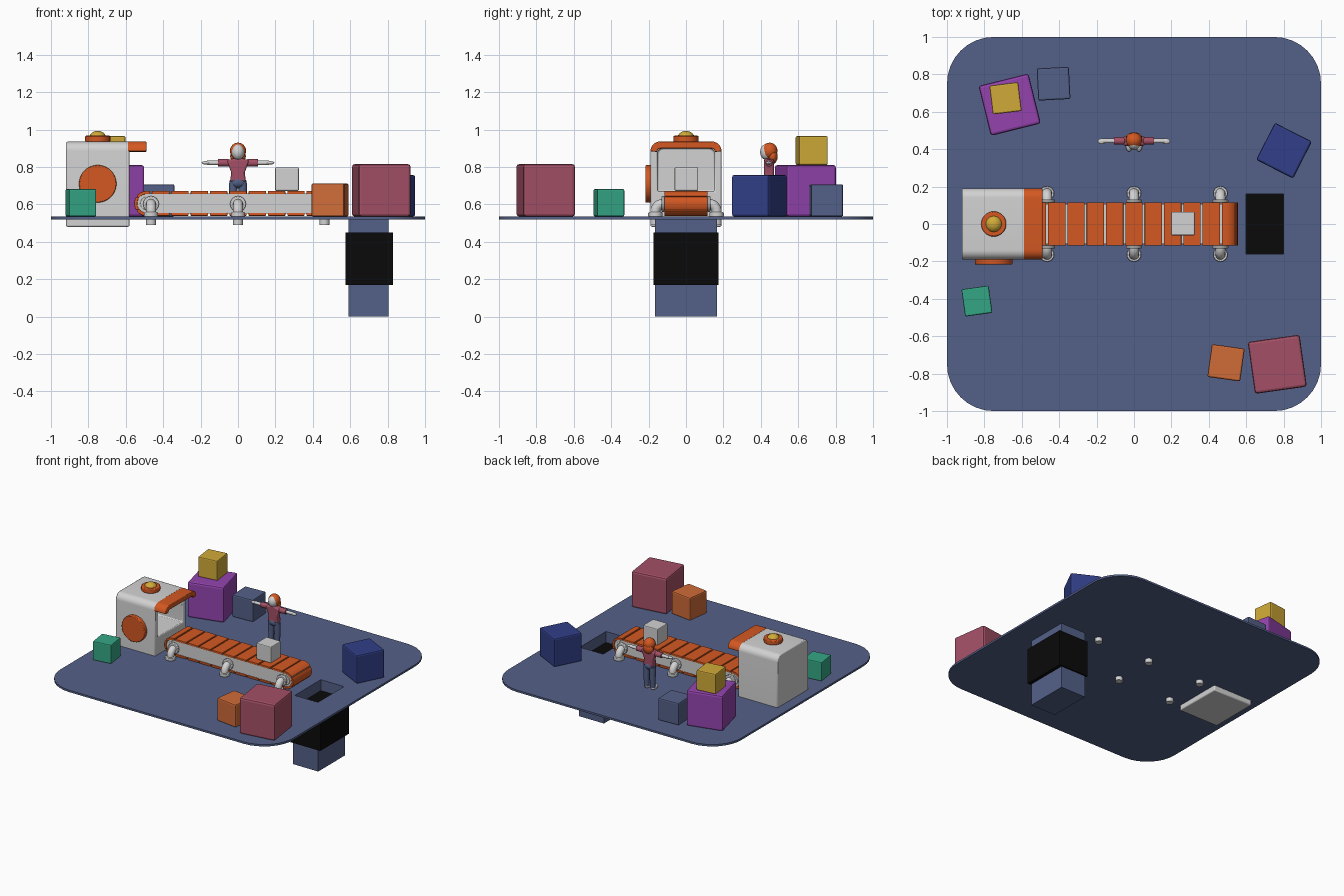
import bpy, bmesh, math
from math import sin, cos, pi, radians

if "Cube" in bpy.data.objects:
    bpy.data.objects.remove(bpy.data.objects["Cube"])


def material(name, hexcode):
    rgb = [int(hexcode[i:i + 2], 16) / 255 for i in (0, 2, 4)]
    col = [c / 12.92 if c < 0.04 else ((c + 0.055) / 1.055) ** 2.4 for c in rgb] + [1]
    m = bpy.data.materials.new(name)
    m.use_nodes = True
    m.diffuse_color = col
    m.node_tree.nodes["Principled BSDF"].inputs["Base Color"].default_value = col
    return m


SLATE = material("slate blue", "546188")
BLACK = material("black", "0A0A0A")
WHITE = material("light grey", "D2D2D2")
ORANGE = material("burnt orange", "D45822")
PURPLE = material("purple", "9444AE")
YELLOW = material("mustard", "D0AA38")
BLUE = material("navy blue", "313F88")
TEAL = material("teal", "34A685")
CRIMSON = material("dusty red", "A45066")
TAN = material("soft orange", "D06C38")


def finish(ob, name, mat, bevel=0, smooth=False):
    ob.name = name
    ob.data.materials.clear()
    ob.data.materials.append(mat)
    if bevel:
        b = ob.modifiers.new("Bevel", "BEVEL")
        b.width, b.segments = bevel, 2
        b.limit_method, b.angle_limit = "ANGLE", radians(40)
    if smooth:
        bpy.ops.object.select_all(action="DESELECT")
        ob.select_set(True)
        bpy.context.view_layer.objects.active = ob
        bpy.ops.object.shade_smooth_by_angle(angle=radians(35))
    return ob


def box(name, mat, lo, hi, bevel=0, turn=0):
    bpy.ops.mesh.primitive_cube_add(size=1, location=[(a + b) / 2 for a, b in zip(lo, hi)])
    ob = bpy.context.object
    for v in ob.data.vertices:
        v.co = [c * (b - a) for c, a, b in zip(v.co, lo, hi)]
    ob.rotation_euler.z = radians(turn)
    return finish(ob, name, mat, bevel)


def prism(name, mat, pts, lo, hi, axis, bevel=0, smooth=True):
    """Extrude a flat outline along an axis."""
    place = {"x": lambda p, t: (t, p[0], p[1]), "y": lambda p, t: (p[0], t, p[1]),
             "z": lambda p, t: (p[0], p[1], t)}[axis]
    bm = bmesh.new()
    a = [bm.verts.new(place(p, lo)) for p in pts]
    b = [bm.verts.new(place(p, hi)) for p in pts]
    bm.faces.new(a)
    bm.faces.new(b)
    for i in range(len(pts)):
        j = (i + 1) % len(pts)
        bm.faces.new((a[i], a[j], b[j], b[i]))
    bmesh.ops.recalc_face_normals(bm, faces=bm.faces)
    me = bpy.data.meshes.new(name)
    bm.to_mesh(me)
    bm.free()
    ob = bpy.data.objects.new(name, me)
    bpy.context.collection.objects.link(ob)
    return finish(ob, name, mat, bevel, smooth)


def cylinder(name, mat, r, depth, loc, axis="z", bevel=0, sides=32, r2=None):
    bpy.ops.mesh.primitive_cone_add(vertices=sides, radius1=r, radius2=r if r2 is None else r2,
                                    depth=depth, location=loc)
    ob = bpy.context.object
    ob.rotation_euler = {"x": (0, pi / 2, 0), "y": (pi / 2, 0, 0), "z": (0, 0, 0)}[axis]
    return finish(ob, name, mat, bevel, True)


def ball(name, mat, size, loc):
    bpy.ops.mesh.primitive_uv_sphere_add(segments=20, ring_count=12, radius=1, location=loc)
    ob = bpy.context.object
    ob.scale = size
    return finish(ob, name, mat, 0, True)


def arc(cx, cy, r, a0, a1, n=8):
    return [(cx + r * cos(radians(a0 + (a1 - a0) * i / n)),
             cy + r * sin(radians(a0 + (a1 - a0) * i / n))) for i in range(n + 1)]


def round_top(w, z, r):
    return arc(w - r, z - r, r, 0, 90) + arc(r - w, z - r, r, 90, 180)


def cut(ob, cutter):
    m = ob.modifiers.new("Cut", "BOOLEAN")
    m.operation, m.object, m.solver = "DIFFERENCE", cutter, "EXACT"
    bpy.context.view_layer.objects.active = ob
    bpy.ops.object.modifier_apply(modifier="Cut")
    bpy.data.objects.remove(cutter)


# Floor plate with the drop hole
floor = prism("floor_plate", SLATE, [p for k in range(4) for p in arc(
    0.75 * (1, -1, -1, 1)[k], 0.75 * (1, 1, -1, -1)[k], 0.25, 90 * k, 90 * k + 90)],
    0.52, 0.535, "z")
cut(floor, box("hole_cutter", SLATE, (0.6, -0.16, 0.4), (0.8, 0.16, 0.7)))

# Drop shaft: hollow neck, black band, closed lower end
neck = box("shaft_neck", SLATE, (0.59, -0.165, 0.44), (0.805, 0.165, 0.525))
cut(neck, box("neck_cutter", SLATE, (0.6, -0.16, 0.4), (0.8, 0.16, 0.7)))
box("shaft_band", BLACK, (0.575, -0.175, 0.17), (0.83, 0.175, 0.45))
box("shaft_end", SLATE, (0.59, -0.165, 0), (0.805, 0.165, 0.175))

# Dispenser machine with an open mouth
body = prism("machine_body", WHITE, round_top(0.19, 0.935, 0.05) + [(-0.19, 0.48), (0.19, 0.48)],
             -0.92, -0.58, "x", 0, False)
cut(body, prism("mouth_cutter", WHITE, round_top(0.152, 0.9, 0.03) + [(-0.152, 0.67), (0.152, 0.67)],
                -0.88, -0.5, "x", 0, False))
finish(body, "machine_body", WHITE, 0.008, True)
prism("machine_awning", ORANGE, round_top(0.19, 0.936, 0.052) + round_top(0.155, 0.9, 0.02)[::-1],
      -0.59, -0.49, "x", 0.004)
cylinder("side_disc", ORANGE, 0.1, 0.035, (-0.75, -0.2, 0.71), "y", 0.005, 40)
cylinder("lamp_base", ORANGE, 0.067, 0.035, (-0.75, 0, 0.95), "z", 0.006)
ball("lamp", YELLOW, (0.046, 0.046, 0.04), (-0.75, 0, 0.953))

# Conveyor core and slatted belt
MID, END = 0.605, 0.488
prism("conveyor_core", WHITE, arc(END, MID, 0.053, -90, 90, 12) + arc(-END, MID, 0.053, 90, 270, 12),
      -0.108, 0.108, "y")
pitch = 0.93 / 9
for i in range(9):
    x = -0.465 + pitch * i
    for side, z in (("top", 0.655), ("bottom", 0.539)):
        box(f"belt_slat_{side}_{i}", ORANGE, (x + 0.005, -0.115, z), (x + pitch - 0.005, 0.115, z + 0.016), 0.003)
for s in (1, -1):
    for a0, a1 in ((90, 36), (33, -33), (-36, -90)):
        ring = arc(END, MID, 0.067, a0, a1) + arc(END, MID, 0.05, a1, a0)
        if a0 == 90:
            ring = [(0.47, MID + 0.067)] + ring + [(0.47, MID + 0.05)]
        if a1 == -90:
            ring[9:9] = [(0.47, MID - 0.067), (0.47, MID - 0.05)]
        prism("belt_end", ORANGE, [(s * x, z) for x, z in ring], -0.115, 0.115, "y", 0.002)
    for y in (-0.108, 0.108):
        cylinder("axle_cap", WHITE, 0.035, 0.012, (s * END, y, MID), "y", 0.002)

# Pipe legs
for x in (-0.465, 0, 0.462):
    for s in (1, -1):
        path = [(0.1, 0.602)] + arc(0.122, 0.56, 0.042, 90, 0) + [(0.164, 0.49)]
        cu = bpy.data.curves.new("pipe", "CURVE")
        cu.dimensions, cu.bevel_depth, cu.bevel_resolution, cu.use_fill_caps = "3D", 0.027, 4, True
        sp = cu.splines.new("POLY")
        sp.points.add(len(path) - 1)
        for p, (y, z) in zip(sp.points, path):
            p.co = (x, s * y, z, 1)
        ob = bpy.data.objects.new("pipe_leg", cu)
        bpy.context.collection.objects.link(ob)
        bpy.ops.object.select_all(action="DESELECT")
        ob.select_set(True)
        bpy.context.view_layer.objects.active = ob
        bpy.ops.object.convert(target="MESH")
        finish(bpy.context.object, "pipe_leg", WHITE, 0, True)
        cylinder("pipe_collar", WHITE, 0.042, 0.018, (x, s * 0.123, 0.602), "y", 0.004, 24)
        cylinder("pipe_foot", WHITE, 0.038, 0.024, (x, s * 0.164, 0.546), "z", 0.004, 24)

# Crates: name, colour, centre x, centre y, base, size, turn
for name, mat, x, y, z, size, turn in (
        ("purple_crate", PURPLE, -0.665, 0.638, 0.535, 0.275, 14),
        ("yellow_crate", YELLOW, -0.687, 0.672, 0.81, 0.155, 7),
        ("slate_crate", SLATE, -0.43, 0.75, 0.535, 0.172, 3),
        ("blue_crate", BLUE, 0.802, 0.392, 0.535, 0.222, -27),
        ("teal_crate", TEAL, -0.84, -0.412, 0.535, 0.147, 8),
        ("orange_crate", TAN, 0.492, -0.742, 0.535, 0.177, -8),
        ("red_crate", CRIMSON, 0.766, -0.75, 0.535, 0.28, 8),
        ("belt_crate", WHITE, 0.262, 0.002, 0.672, 0.126, 0)):
    h = size / 2
    box(name, mat, (x - h, y - h, z), (x + h, y + h, z + size), size * 0.05, turn)

# Worker standing with arms out
prism("worker_torso", CRIMSON, [(-0.043, 0.72), (0.043, 0.72), (0.036, 0.77), (0.06, 0.835),
                                (0.025, 0.845), (-0.025, 0.845), (-0.06, 0.835), (-0.036, 0.77)],
      0.418, 0.47, "y", 0.01)
ball("worker_hips", SLATE, (0.046, 0.031, 0.032), (0, 0.444, 0.718))
cylinder("worker_neck", WHITE, 0.014, 0.04, (0, 0.442, 0.85), sides=12)
ball("worker_head", WHITE, (0.034, 0.034, 0.042), (0, 0.43, 0.88))
ball("worker_hair", ORANGE, (0.043, 0.042, 0.044), (0, 0.447, 0.886))
ball("worker_hair_back", ORANGE, (0.042, 0.026, 0.04), (0, 0.464, 0.856))
for s in (1, -1):
    cylinder("worker_sleeve", CRIMSON, 0.02, 0.06, (s * 0.078, 0.444, 0.822), "x", 0.003, 14)
    cylinder("worker_arm", WHITE, 0.012, 0.07, (s * 0.13, 0.444, 0.822), "x", 0, 12)
    ball("worker_hand", WHITE, (0.022, 0.015, 0.009), (s * 0.172, 0.442, 0.822))
    cylinder("worker_leg", SLATE, 0.019, 0.16, (s * 0.026, 0.446, 0.635), "z", 0, 14, 0.024)
    ball("worker_shoe", WHITE, (0.018, 0.038, 0.018), (s * 0.027, 0.425, 0.55))
